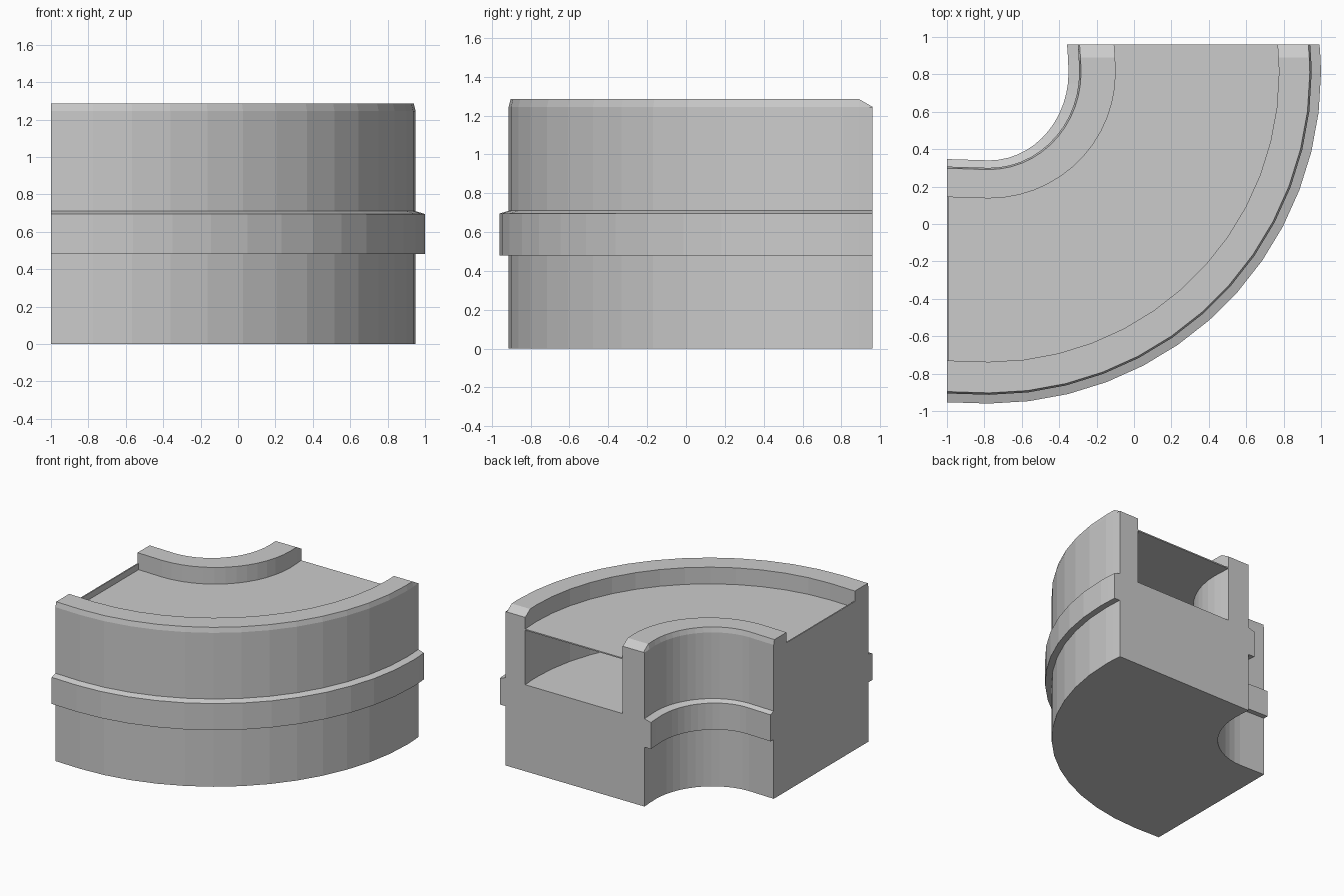
import bpy, bmesh, math

if "Cube" in bpy.data.objects:
    bpy.data.objects.remove(bpy.data.objects["Cube"])

CX, CY = -0.775, 0.81          # centre of the bend
X_END, Y_END = -1.0, 0.96      # the two cut planes
SEG = 13


def bend_points(rx, ry, z, top_cut=None):
    """Points of one profile corner along the whole bend."""
    pts = [(X_END, CY - ry + 0.007, z)]
    for i in range(SEG + 1):
        a = math.pi / 2 * i / SEG
        pts.append((CX + rx * math.sin(a), CY - ry * math.cos(a), z))
    pts.append((CX + rx - 0.003, 0.89, z))
    pts.append((CX + rx - 0.008, Y_END, min(z, top_cut) if top_cut else z))
    return pts


def short_points(rx, ry, z):
    """Points for a thin plate at the x end."""
    return [(X_END, CY - ry + 0.007, z), (X_END + 0.01, CY - ry + 0.0067, z)]


def sweep(name, profile, path):
    bm = bmesh.new()
    rows = [[bm.verts.new(p) for p in path(*c)] for c in profile]
    n, m = len(rows), len(rows[0])
    for i in range(n):
        a, b = rows[i], rows[(i + 1) % n]
        for j in range(m - 1):
            bm.faces.new((a[j], a[j + 1], b[j + 1], b[j]))
    # triangulated end caps
    caps = [bm.faces.new([r[0] for r in rows]), bm.faces.new([r[-1] for r in rows])]
    bmesh.ops.recalc_face_normals(bm, faces=bm.faces)
    me = bpy.data.meshes.new(name)
    bm.to_mesh(me)
    bm.free()
    ob = bpy.data.objects.new(name, me)
    bpy.context.collection.objects.link(ob)
    return ob


# Solid base, projecting band and the two side walls as one cross-section
out, inn = (1.725, 1.723), (0.482, 0.51)
bo, bi = (1.775, 1.77), (0.425, 0.47)
to, ti = (1.55, 1.547), (0.677, 0.673)
TOP, SH, LEDGE = 1.285, 1.245, 0.70
section = [
    (*out, 0), (*out, 0.48), (*bo, 0.48), (*bo, 0.695), (*out, 0.71),
    (*out, SH), (1.715, 1.713, TOP), (*to, TOP), (*to, LEDGE),
    (*ti, LEDGE), (*ti, TOP), (0.492, 0.519, TOP), (*inn, SH),
    (*inn, 0.71), (*bi, 0.695), (*bi, 0.48), (*inn, 0.48), (*inn, 0),
]
sweep("curved_channel_body", section, lambda *c: bend_points(*c, top_cut=SH))

# Thin floor plate spanning the channel above the hollow
sweep("channel_floor", [(*to, 1.14), (*to, 1.15), (*ti, 1.15), (*ti, 1.14)], bend_points)

# Thin plate closing the hollow at the x end
sweep("end_plate", [(*to, LEDGE), (*to, 1.20), (*ti, 1.20), (*ti, LEDGE)], short_points)
